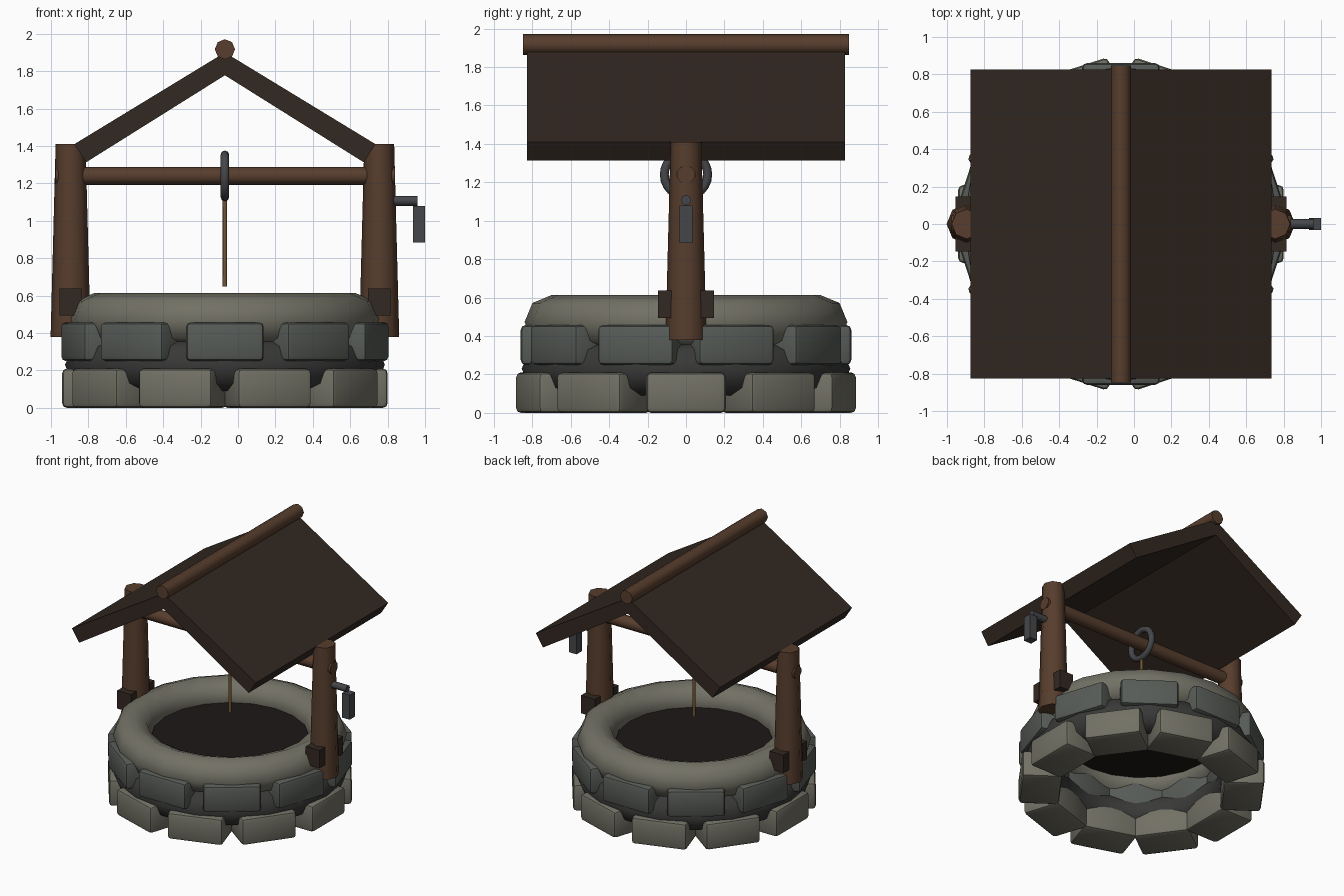
import bpy, bmesh, math
from mathutils import Matrix, Vector

if "Cube" in bpy.data.objects:
    bpy.data.objects.remove(bpy.data.objects["Cube"])

CX = -0.07  # axis of the well


def material(name, rgb):
    m = bpy.data.materials.new(name)
    m.diffuse_color = (*rgb, 1)
    m.use_nodes = True
    m.node_tree.nodes["Principled BSDF"].inputs["Base Color"].default_value = m.diffuse_color
    return m


PALE = material("pale_stone", (0.17, 0.165, 0.13))
GREY = material("grey_stone", (0.095, 0.105, 0.095))
DARK = material("dark_mortar", (0.04, 0.041, 0.039))
WOOD = material("wood", (0.095, 0.047, 0.026))
ROOF = material("roof_wood", (0.032, 0.021, 0.015))
IRON = material("iron", (0.06, 0.062, 0.068))
ROPE = material("rope_fibre", (0.16, 0.095, 0.035))
BLACK = material("shaft_black", (0.012, 0.009, 0.008))


def finish(name, bm, mat, smooth=None):
    bmesh.ops.recalc_face_normals(bm, faces=bm.faces[:])
    me = bpy.data.meshes.new(name)
    bm.to_mesh(me)
    bm.free()
    me.materials.append(mat)
    ob = bpy.data.objects.new(name, me)
    bpy.context.collection.objects.link(ob)
    if smooth:
        bpy.ops.object.select_all(action='DESELECT')
        ob.select_set(True)
        bpy.context.view_layer.objects.active = ob
        bpy.ops.object.shade_smooth_by_angle(angle=math.radians(smooth))
    return ob


def box(name, lo, hi, mat):
    lo, hi = Vector(lo), Vector(hi)
    bm = bmesh.new()
    bmesh.ops.create_cube(bm, size=1, matrix=Matrix.Translation((lo + hi) / 2)
                          @ Matrix.Diagonal((*(hi - lo), 1)))
    return finish(name, bm, mat)


def rod(name, a, b, r1, r2, sides, mat, smooth=50):
    a, b = Vector(a), Vector(b)
    bm = bmesh.new()
    rot = (b - a).to_track_quat('Z', 'Y').to_matrix().to_4x4()
    bmesh.ops.create_cone(bm, cap_ends=True, segments=sides, radius1=r1, radius2=r2,
                          depth=(b - a).length,
                          matrix=Matrix.Translation((a + b) / 2) @ rot)
    return finish(name, bm, mat, smooth)


def torus(name, loc, major, minor, n, k, mat, rot=None):
    bm = bmesh.new()
    mx = Matrix.Translation(loc) @ (rot or Matrix())
    rings = []
    for i in range(n):
        a = math.tau * i / n
        ring = []
        for j in range(k):
            b = math.tau * j / k
            r = major + minor * math.cos(b)
            ring.append(bm.verts.new(mx @ Vector((r * math.cos(a), r * math.sin(a),
                                                  minor * math.sin(b)))))
        rings.append(ring)
    for i in range(n):
        p, q = rings[i], rings[(i + 1) % n]
        for j in range(k):
            bm.faces.new((p[j], q[j], q[(j + 1) % k], p[(j + 1) % k]))
    return finish(name, bm, mat, 80)


def stone_row(name, z0, z1, r_in, r_out, offset, mat):
    # ten rounded blocks around the shaft
    bm = bmesh.new()
    for i in range(10):
        mx = (Matrix.Translation((CX, 0, (z0 + z1) / 2))
              @ Matrix.Rotation(math.radians(36 * i + offset), 4, 'Z')
              @ Matrix.Translation(((r_in + r_out) / 2, 0, 0))
              @ Matrix.Diagonal((r_out - r_in, 0.415, z1 - z0, 1)))
        bmesh.ops.create_cube(bm, size=1, matrix=mx)
    bmesh.ops.bevel(bm, geom=bm.edges[:], offset=0.025, segments=2,
                    profile=0.5, affect='EDGES')
    return finish(name, bm, mat, 40)


# Stone wall: two rows, mortar ring between, rounded lip on top
stone_row("lower_stones", 0.0, 0.21, 0.58, 0.87, 0, PALE)
stone_row("upper_stones", 0.25, 0.457, 0.58, 0.86, 18, GREY)
torus("mortar_ring", (CX, 0, 0.23), 0.715, 0.14, 20, 8, DARK)
torus("stone_lip", (CX, 0, 0.473), 0.70, 0.14, 20, 8, PALE)

# Dark shaft surface
bm = bmesh.new()
bmesh.ops.create_circle(bm, cap_ends=True, segments=32, radius=0.62,
                        matrix=Matrix.Translation((CX, 0, 0.46)))
finish("shaft_surface", bm, BLACK)

# Posts and their brackets
for side, s in (("left", -1), ("right", 1)):
    x = CX + s * 0.825
    rod(side + "_post", (x, 0, 0.38), (x, 0, 1.41), 0.107, 0.08, 8, WOOD)
    bx = CX + s * 0.825
    box(side + "_bracket", (bx - 0.06, -0.147, 0.495), (bx + 0.06, 0.147, 0.637), ROOF)

# Axle, hanging ring and rope
rod("axle", (-0.977, 0, 1.24), (0.84, 0, 1.24), 0.048, 0.048, 10, WOOD)
torus("rope_ring", (CX, 0, 1.24), 0.113, 0.023, 24, 8, IRON, Matrix.Rotation(math.pi / 2, 4, 'Y'))
rod("rope", (CX, 0, 0.65), (CX, 0, 1.14), 0.012, 0.012, 8, ROPE)

# Crank
rod("crank_shaft", (0.78, 0, 1.107), (0.96, 0, 1.107), 0.027, 0.027, 8, IRON)
box("crank_handle", (0.935, -0.033, 0.885), (1.0, 0.033, 1.08), IRON)

# Roof: chevron profile extruded along y
half = [(0.805, 1.41), (0.742, 1.313)]
profile = [(0, 1.90), half[0], half[1], (0, 1.778),
           (-half[1][0], half[1][1]), (-half[0][0], half[0][1])]
bm = bmesh.new()
front = [bm.verts.new((CX + x, -0.827, z)) for x, z in profile]
back = [bm.verts.new((CX + x, 0.827, z)) for x, z in profile]
for i in range(6):
    j = (i + 1) % 6
    bm.faces.new((front[i], front[j], back[j], back[i]))
for v in (front, back):  # gable ends, one quad per slope
    bm.faces.new((v[0], v[1], v[2], v[3]))
    bm.faces.new((v[0], v[3], v[4], v[5]))
finish("roof", bm, ROOF)

# Ridge pole
rod("ridge_pole", (CX, -0.847, 1.917), (CX, 0.847, 1.917), 0.054, 0.054, 8, WOOD)
